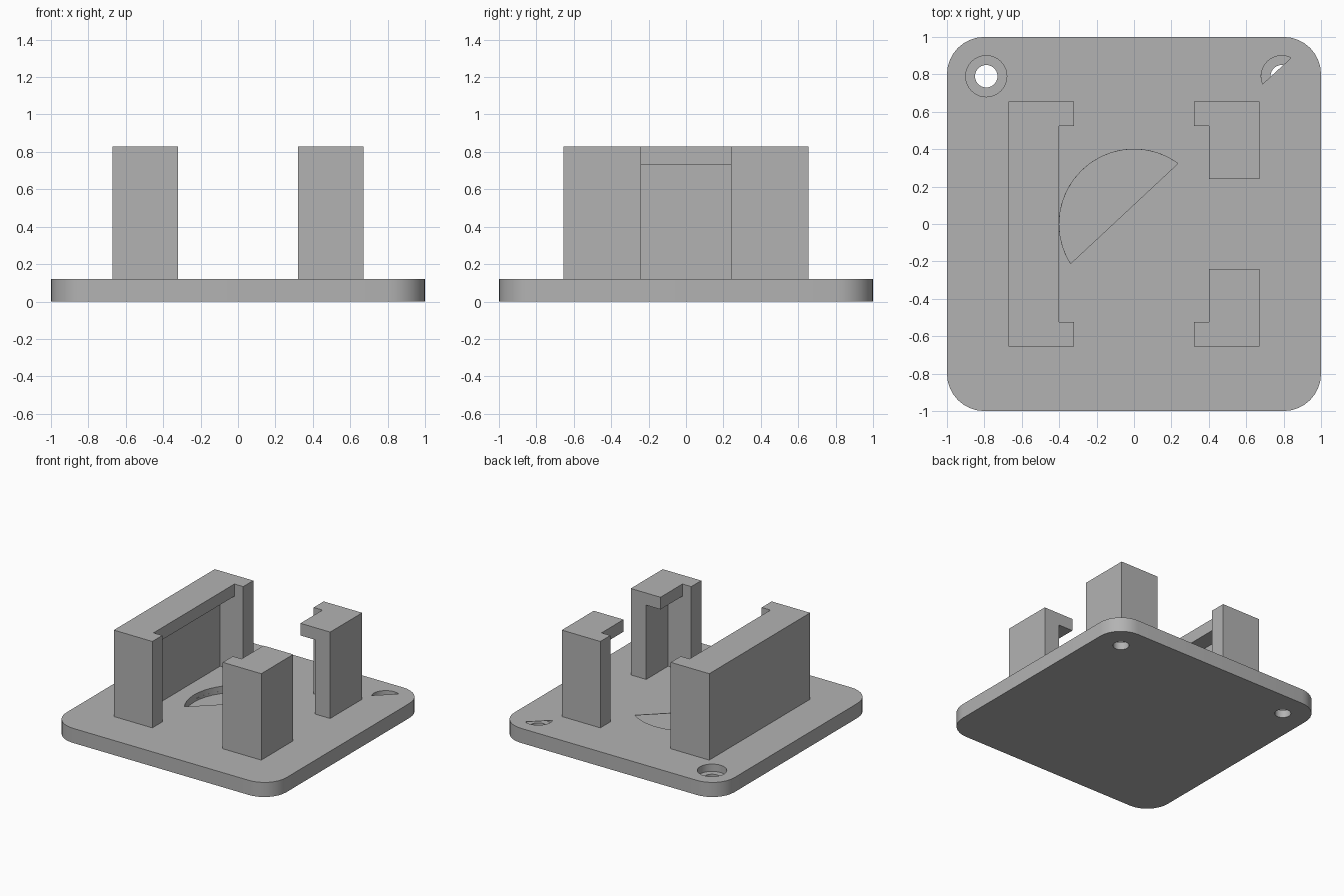
import bpy, bmesh
from math import cos, sin, radians

if "Cube" in bpy.data.objects:
    bpy.data.objects.remove(bpy.data.objects["Cube"])

grey = bpy.data.materials.new("light grey")
grey.use_nodes = True
grey.diffuse_color = (0.45, 0.45, 0.45, 1)
grey.node_tree.nodes["Principled BSDF"].inputs["Base Color"].default_value = grey.diffuse_color

BASE_TOP, HOLDER_TOP = 0.12, 0.83
SKIN = BASE_TOP - 0.003      # underside of the thin lids
POCKET_FLOOR = 0.06


def arc(cx, cy, r, start, end, steps):
    angles = [radians(start + (end - start) * i / steps) for i in range(steps + 1)]
    return [(cx + r * cos(a), cy + r * sin(a)) for a in angles]


def circle(cx, cy, r):
    return arc(cx, cy, r, 0, 360, 40)[:-1]


def rect(x0, x1, y0, y1):
    return [(x0, y0), (x1, y0), (x1, y1), (x0, y1)]


def prism(name, outline, z0, z1):
    """Extrude a flat outline from z0 to z1."""
    bm = bmesh.new()
    face = bm.faces.new([bm.verts.new((x, y, z0)) for x, y in outline])
    new = bmesh.ops.extrude_face_region(bm, geom=[face])["geom"]
    top = [v for v in new if isinstance(v, bmesh.types.BMVert)]
    bmesh.ops.translate(bm, verts=top, vec=(0, 0, z1 - z0))
    bmesh.ops.recalc_face_normals(bm, faces=bm.faces)
    mesh = bpy.data.meshes.new(name)
    bm.to_mesh(mesh)
    bm.free()
    mesh.materials.append(grey)
    obj = bpy.data.objects.new(name, mesh)
    bpy.context.collection.objects.link(obj)
    return obj


def cut(obj, outline, z0, z1):
    """Subtract an extruded outline from an object."""
    cutter = prism("cutter", outline, z0, z1)
    cutter.hide_render = True
    mod = obj.modifiers.new("cut", 'BOOLEAN')
    mod.operation, mod.solver, mod.object = 'DIFFERENCE', 'EXACT', cutter
    bpy.ops.object.select_all(action='DESELECT')
    bpy.context.view_layer.objects.active = obj
    obj.select_set(True)
    bpy.ops.object.modifier_apply(modifier=mod.name)
    bpy.data.objects.remove(cutter)


# Base plate with rounded corners
corner, inner = 0.2, 0.8
outline = []
for i, (sx, sy) in enumerate([(1, 1), (-1, 1), (-1, -1), (1, -1)]):
    outline += arc(sx * inner, sy * inner, corner, 90 * i, 90 * i + 90, 8)
base = prism("base_plate", outline, 0, BASE_TOP)

# Open counterbored screw hole
hx, hy, bore, head = 0.79, 0.79, 0.06, 0.11
cut(base, circle(-hx, hy, head), POCKET_FLOOR, 0.2)
cut(base, circle(-hx, hy, bore), -0.1, 0.2)

# Half-covered counterbored screw hole
cut(base, circle(hx, hy, head), POCKET_FLOOR, SKIN)
cut(base, circle(hx, hy, bore), -0.1, POCKET_FLOOR + 0.02)
cut(base, arc(hx, hy, head, 63, 202, 16), POCKET_FLOOR + 0.02, 0.2)

# Half-covered round pocket in the middle
cut(base, circle(0, 0, 0.4), POCKET_FLOOR, SKIN)
cut(base, arc(0, 0, 0.4, 54, 212, 20), POCKET_FLOOR + 0.02, 0.2)

bpy.ops.object.shade_smooth_by_angle(angle=radians(30))


# Upright holders: end tabs, hollow inner face and an overhanging top lip
def holder(name, side, y_ranges):
    tab, lip, back, out = 0.32, 0.40, 0.53, 0.67
    end, tab_in = 0.655, 0.525
    shape = [(out, -end), (out, end), (tab, end), (tab, tab_in),
             (lip, tab_in), (lip, -tab_in), (tab, -tab_in), (tab, -end)]
    obj = prism(name, [(side * x, y) for x, y in shape], BASE_TOP, HOLDER_TOP)
    xs = sorted((side * 0.2, side * back))
    cut(obj, rect(*xs, -tab_in, tab_in), 0, 0.73)
    for y0, y1 in y_ranges:
        cut(obj, rect(-1, 1, y0, y1), 0, 1)


holder("right_wall", -1, [])
holder("left_back_post", 1, [(-1, 0.24)])
holder("left_front_post", 1, [(-0.24, 1)])
